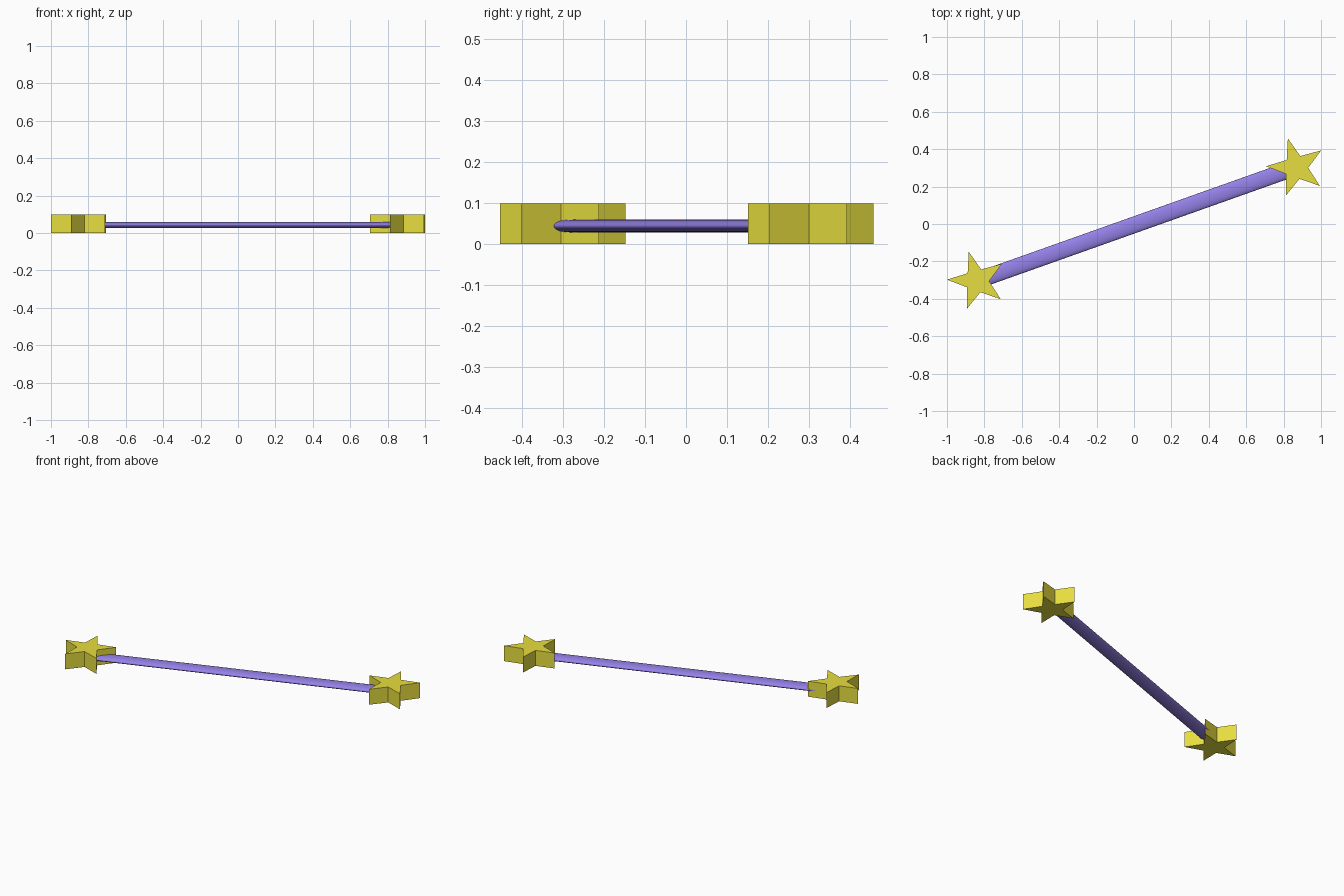
import bpy, bmesh, math

if "Cube" in bpy.data.objects:
    bpy.data.objects.remove(bpy.data.objects["Cube"])

def material(name, rgb):
    m = bpy.data.materials.new(name)
    m.diffuse_color = (*rgb, 1)
    m.use_nodes = True
    m.node_tree.nodes["Principled BSDF"].inputs["Base Color"].default_value = m.diffuse_color
    return m

yellow = material("yellow", (0.80, 0.73, 0.05))
violet = material("violet", (0.30, 0.22, 0.80))

ENDS = {"left_star": (-0.839, -0.303), "right_star": (0.867, 0.303)}
OUTER, INNER, HEIGHT, TURN = 0.161, 0.064, 0.098, 34

# Five-pointed star prisms, both turned the same way
def star(name, x, y):
    bm = bmesh.new()
    verts = []
    for i in range(10):
        a = math.radians(TURN + 36 * i)
        r = INNER if i % 2 else OUTER
        verts.append(bm.verts.new((r * math.cos(a), r * math.sin(a), 0)))
    base = bm.faces.new(verts)
    top = bmesh.ops.extrude_face_region(bm, geom=[base], use_keep_orig=True)
    moved = [v for v in top["geom"] if isinstance(v, bmesh.types.BMVert)]
    bmesh.ops.translate(bm, verts=moved, vec=(0, 0, HEIGHT))
    bmesh.ops.recalc_face_normals(bm, faces=bm.faces)
    mesh = bpy.data.meshes.new(name)
    bm.to_mesh(mesh)
    bm.free()
    mesh.materials.append(yellow)
    ob = bpy.data.objects.new(name, mesh)
    ob.location = (x, y, 0)
    bpy.context.collection.objects.link(ob)

for name, (x, y) in ENDS.items():
    star(name, x, y)

# Flattened oval bar running between the star centres
(x0, y0), (x1, y1) = ENDS.values()
bpy.ops.mesh.primitive_cylinder_add(
    vertices=32, radius=1, depth=1,
    location=((x0 + x1) / 2, (y0 + y1) / 2, 0.0435),
    rotation=(0, math.pi / 2, math.atan2(y1 - y0, x1 - x0)))
bar = bpy.context.object
bar.name = "connecting_bar"
bar.scale = (0.0155, 0.044, math.hypot(x1 - x0, y1 - y0))
bpy.ops.object.transform_apply(location=False, rotation=False, scale=True)
bar.data.materials.append(violet)
bpy.ops.object.shade_smooth_by_angle(angle=math.radians(40))
